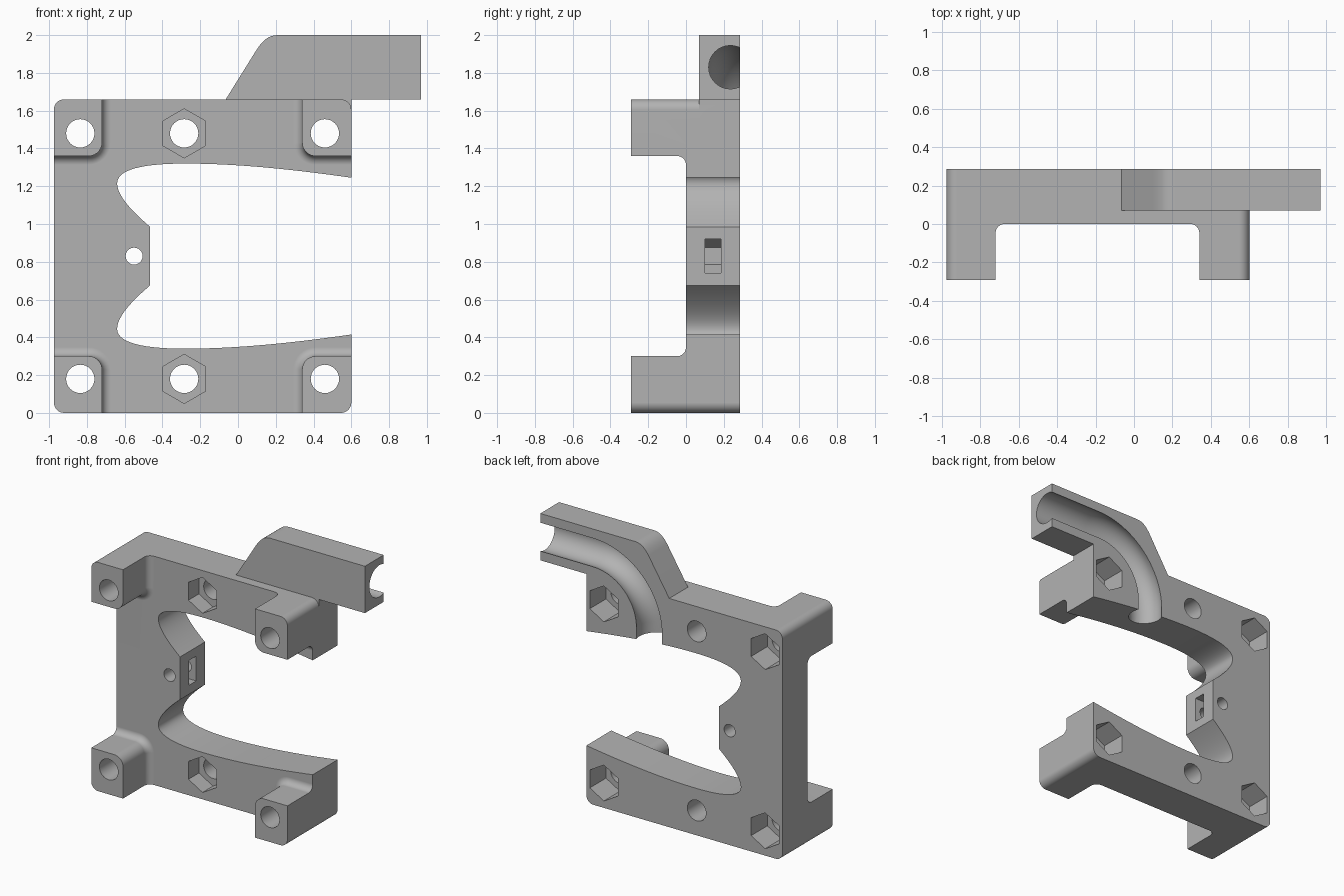
import bpy, bmesh
from math import sin, cos, pi, radians
from mathutils import Vector

cube = bpy.data.objects.get("Cube")
if cube:
    bpy.data.objects.remove(cube, do_unlink=True)

FRONT, BACK = -0.29, 0.285
LEFT, RIGHT, HEIGHT = -0.975, 0.6, 1.66
MID = HEIGHT / 2

grey = bpy.data.materials.new("plain grey")
grey.use_nodes = True
grey.diffuse_color = (0.45, 0.45, 0.45, 1)
grey.node_tree.nodes["Principled BSDF"].inputs["Base Color"].default_value = (0.45, 0.45, 0.45, 1)


def loft(name, rings):
    """Closed solid through rings with equal point counts."""
    bm = bmesh.new()
    loops = [[bm.verts.new(p) for p in ring] for ring in rings]
    n = len(loops[0])
    for a, b in zip(loops, loops[1:]):
        for i in range(n):
            j = (i + 1) % n
            bm.faces.new((a[i], a[j], b[j], b[i]))
    bm.faces.new(loops[0])
    bm.faces.new(loops[-1])
    bmesh.ops.recalc_face_normals(bm, faces=bm.faces)
    mesh = bpy.data.meshes.new(name)
    bm.to_mesh(mesh)
    bm.free()
    mesh.materials.append(grey)
    obj = bpy.data.objects.new(name, mesh)
    bpy.context.collection.objects.link(obj)
    return obj


def prism(name, outline, y0, y1):
    return loft(name, [[(x, y, z) for x, z in outline] for y in (y0, y1)])


def arc(cx, cz, r, start, end, steps=8):
    angles = [radians(start + (end - start) * i / steps) for i in range(steps + 1)]
    return [(cx + r * cos(a), cz + r * sin(a)) for a in angles]


def bezier(p0, p1, p2, p3, steps=14):
    """Curve points without the last one."""
    pts = [Vector(p) for p in (p0, p1, p2, p3)]
    out = []
    for i in range(steps):
        t = i / steps
        s = 1 - t
        v = pts[0] * s**3 + pts[1] * 3 * s * s * t + pts[2] * 3 * s * t * t + pts[3] * t**3
        out.append((v.x, v.y))
    return out


def combine(body, tool, operation="DIFFERENCE"):
    mod = body.modifiers.new("combine", "BOOLEAN")
    mod.operation = operation
    mod.solver = "EXACT"
    mod.object = tool
    bpy.context.view_layer.objects.active = body
    bpy.ops.object.modifier_apply(modifier=mod.name)
    bpy.data.objects.remove(tool, do_unlink=True)


# Block with rounded corners
r = 0.055
block = (arc(LEFT + r, r, r, 180, 270) + arc(RIGHT - r, r, r, 270, 360)
         + arc(RIGHT - r, HEIGHT - r, r, 0, 90) + arc(LEFT + r, HEIGHT - r, r, 90, 180))
frame = prism("bracket_frame", block, FRONT, BACK)


# Cross-shaped front recess that leaves four posts with filleted roots
def cross(d):
    rr = 0.07
    x0, x1, z0, z1 = -0.72, 0.34, 0.30, 1.36
    out = [(x0 + d, -0.2), (x1 - d, -0.2)]
    out += arc(x1 + rr, z0 - rr, rr + d, 180, 90)
    out += [(0.8, z0 + d), (0.8, z1 - d)]
    out += arc(x1 + rr, z1 + rr, rr + d, 270, 180)
    out += [(x1 - d, 1.9), (x0 + d, 1.9)]
    out += arc(x0 - rr, z1 + rr, rr + d, 360, 270)
    out += [(-1.2, z1 - d), (-1.2, z0 + d)]
    out += arc(x0 - rr, z0 - rr, rr + d, 90, 0)
    return out


fillet = 0.047
levels = [(-0.5, 0)]
for i in range(7):
    a = pi / 2 * i / 6
    levels.append((-fillet + fillet * sin(a), fillet * (1 - cos(a))))
combine(frame, loft("recess", [[(x, y, z) for x, z in cross(d)] for y, d in levels]))

# Arm rising behind the top edge
arm = [(0.0, 1.5), (-0.065, HEIGHT)]
arm += bezier((0.10, 1.925), (0.13, 1.97), (0.16, 2.0), (0.21, 2.0), 8)
arm += [(0.21, 2.0), (0.97, 2.0), (0.97, HEIGHT), (RIGHT, HEIGHT), (RIGHT, 1.5)]
combine(frame, prism("arm", arm, 0.07, BACK), "UNION")

# Side opening with a central nose, symmetric about mid height
upper = [(0.9, 1.20)]
upper += bezier((RIGHT, 1.245), (0.3, 1.288), (0.0, 1.32), (-0.28, 1.32))
upper += bezier((-0.28, 1.32), (-0.5, 1.32), (-0.64, 1.29), (-0.64, 1.215))
upper += bezier((-0.64, 1.215), (-0.64, 1.14), (-0.53, 1.04), (-0.465, 0.985))
upper += [(-0.465, 0.985)]
opening = upper + [(x, HEIGHT - z) for x, z in reversed(upper)]
combine(frame, prism("opening", opening, -0.5, 0.5))

# Curved cable channel in the back of the arm
centre_x, centre_z, bend, tube = 0.55, 1.375, 0.455, 0.115
path = [((1.2, centre_z + bend), 90)]
path += [(p, a) for p, a in zip(arc(centre_x, centre_z, bend, 90, 180, 20),
                                [90 + 4.5 * i for i in range(21)])]
path += [((centre_x - bend, 1.1), 180)]
rings = []
for (px, pz), angle in path:
    nx, nz = cos(radians(angle)), sin(radians(angle))
    rings.append([(px + s * nx, 0.235 + c, pz + s * nz) for c, s in arc(0, 0, tube, 0, 348.75, 31)])
combine(frame, loft("channel", rings))


# Bolt holes, with hexagonal nut pockets at the front centre and back corners
def hexagon(x, z, size):
    return arc(x, z, size, 30, 330, 5)


for x in (-0.835, -0.285, 0.46):
    for z in (0.18, HEIGHT - 0.18):
        combine(frame, prism("bolt_hole", arc(x, z, 0.075, 0, 348.75, 31), -0.5, 0.5))
        front = x == -0.285
        y0, y1 = (-0.1, 0.12) if front else (0.1, 0.4)
        combine(frame, prism("nut_pocket", hexagon(x, z, 0.13), y0, y1))

# Nose: small bolt hole and side-loading nut slot
nut = 0.09
combine(frame, prism("nose_hole", arc(-0.55, MID, 0.045, 0, 345, 23), -0.5, 0.5))
slot = [(-0.3, MID - nut), (-0.3, MID + nut), (-0.55, MID + nut),
        (-0.55 - nut * 0.866, MID + nut / 2), (-0.55 - nut * 0.866, MID - nut / 2),
        (-0.55, MID - nut)]
combine(frame, prism("nut_slot", slot, 0.1, 0.185))

# Smooth curves, crisp edges
bpy.ops.object.select_all(action="DESELECT")
frame.select_set(True)
bpy.context.view_layer.objects.active = frame
bpy.ops.object.shade_smooth_by_angle(angle=radians(30))
weighted = frame.modifiers.new("weighted normals", "WEIGHTED_NORMAL")
weighted.keep_sharp = True
